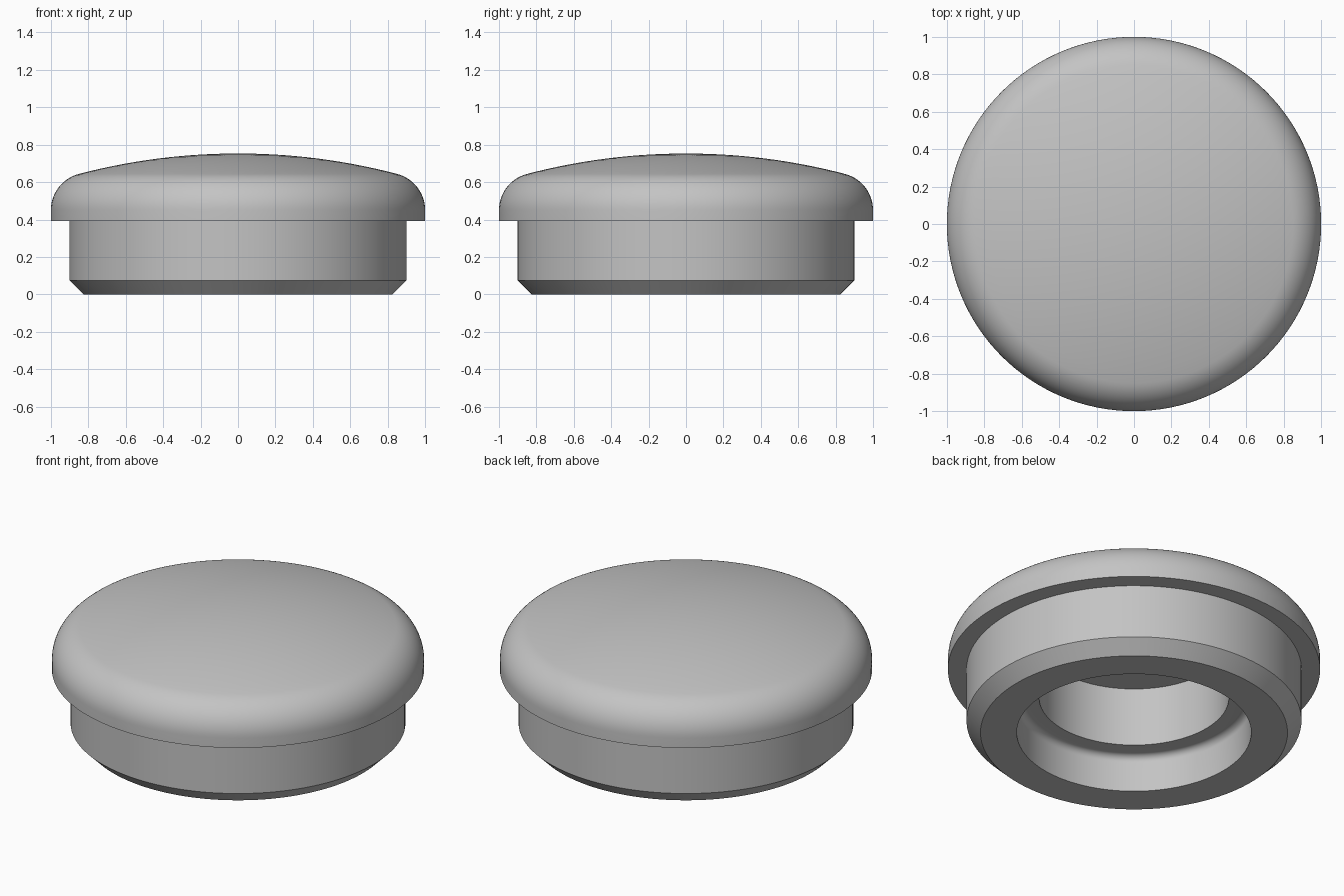
import bpy, bmesh
from math import sin, cos, asin, radians, tau

SEGMENTS = 128

cube = bpy.data.objects.get("Cube")
if cube:
    bpy.data.objects.remove(cube, do_unlink=True)

grey = bpy.data.materials.new("mid_grey")
grey.use_nodes = True
color = (0.55, 0.55, 0.55, 1)
grey.diffuse_color = color
grey.node_tree.nodes["Principled BSDF"].inputs["Base Color"].default_value = color


def arc(cx, cz, radius, start, end, steps):
    """Points (radius, height) along an arc, angles in degrees."""
    angles = [radians(start + (end - start) * i / steps) for i in range(steps + 1)]
    return [(cx + radius * cos(a), cz + radius * sin(a)) for a in angles]


def lathe(name, profile):
    """Spin a profile of (radius, height) points around the z axis."""
    bm = bmesh.new()
    verts = [bm.verts.new((r, 0, z)) for r, z in profile]
    edges = [bm.edges.new(pair) for pair in zip(verts, verts[1:])]
    bmesh.ops.spin(bm, geom=verts + edges, cent=(0, 0, 0), axis=(0, 0, 1),
                   angle=tau, steps=SEGMENTS, use_merge=False)
    bmesh.ops.remove_doubles(bm, verts=bm.verts, dist=0.0001)
    bmesh.ops.recalc_face_normals(bm, faces=bm.faces)
    mesh = bpy.data.meshes.new(name)
    bm.to_mesh(mesh)
    bm.free()
    mesh.materials.append(grey)
    obj = bpy.data.objects.new(name, mesh)
    bpy.context.collection.objects.link(obj)
    bpy.ops.object.select_all(action="DESELECT")
    obj.select_set(True)
    bpy.context.view_layer.objects.active = obj
    bpy.ops.object.shade_smooth_by_angle(angle=radians(30))
    return obj


# Domed top, tangent to the rounded rim
top, dome_r, rim_r, rim_z = 0.753, 3.36, 0.2, 0.45
tilt = asin(0.8 / (dome_r - rim_r))
dome_edge = 90 - tilt * 180 / 3.14159265
dome = arc(0, top - dome_r, dome_r, dome_edge, 90, 14)
dome[-1] = (0, top)
rim = arc(1 - rim_r, rim_z, rim_r, 0, dome_edge, 14)

# Stepped blind bore, chamfered stem and flange underside
bore = [(0, 0.565), (0.51, 0.565), (0.51, 0.217)]
shelf_fillet = arc(0.59, 0.177, 0.04, 90, 0, 8)
stem = [(0.63, 0), (0.825, 0), (0.9, 0.075), (0.9, 0.392), (1, 0.392)]

lathe("domed_plug", bore + shelf_fillet + stem + rim + dome[1:])
